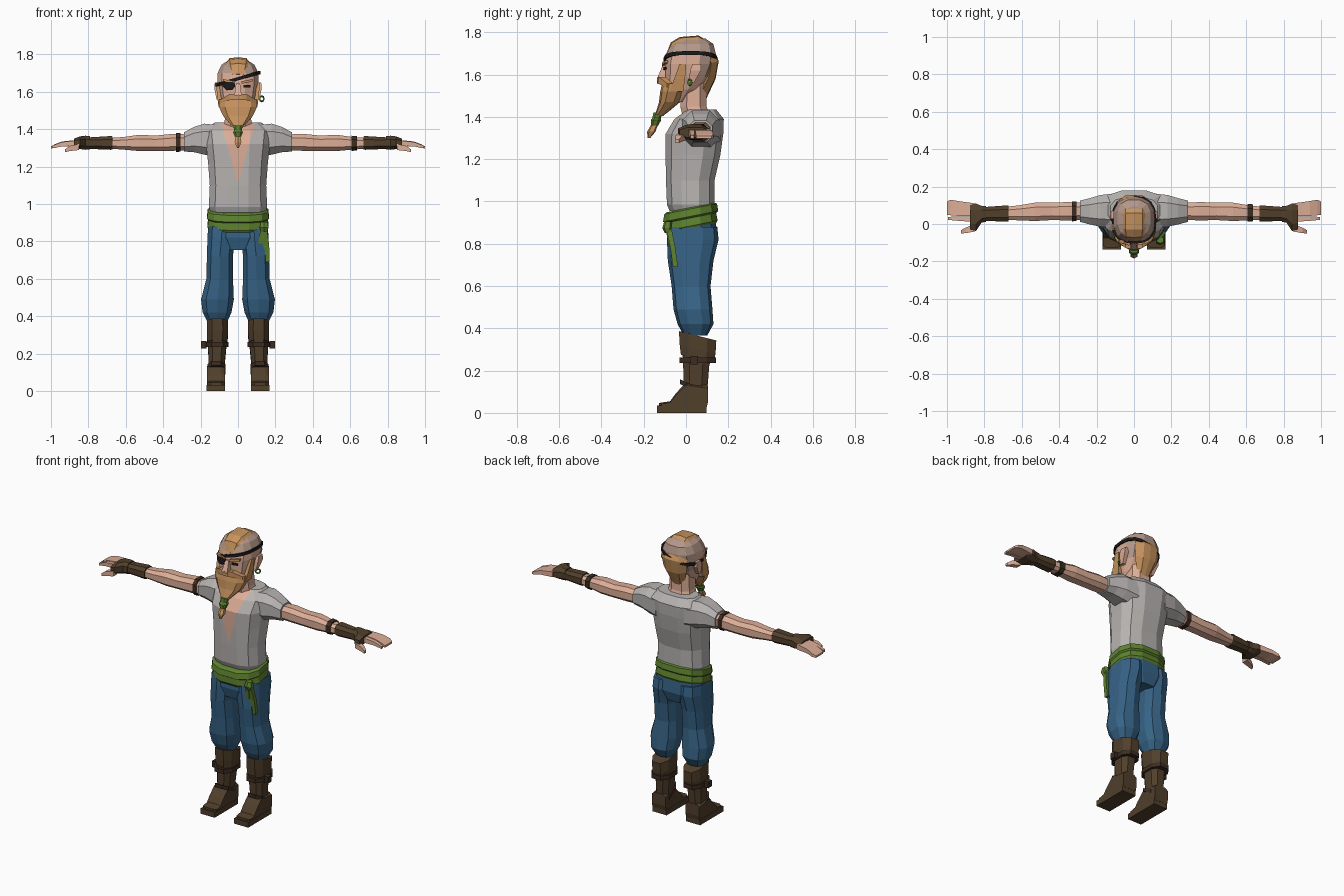
import bpy, bmesh, math
from mathutils import Vector


def material(name, r, g, b):
    m = bpy.data.materials.new(name)
    m.diffuse_color = (r, g, b, 1)
    return m


SKIN = material("skin", .72, .42, .31)
SCALP = material("shaved scalp", .45, .31, .25)
HAIR = material("ginger hair", .57, .29, .11)
SHIRT = material("grey cloth", .47, .45, .44)
GREEN = material("green cloth", .11, .22, .028)
BLUE = material("blue cloth", .037, .125, .24)
LEATHER = material("brown leather", .082, .05, .024)
DARK = material("dark leather", .045, .025, .014)
BLACK = material("black", .012, .010, .010)


def finish(name, bm, mat):
    bmesh.ops.recalc_face_normals(bm, faces=bm.faces)
    me = bpy.data.meshes.new(name)
    bm.to_mesh(me)
    bm.free()
    me.materials.append(mat)
    ob = bpy.data.objects.new(name, me)
    bpy.context.collection.objects.link(ob)
    return ob


def loft(name, mat, rings):
    """Skin a list of closed point rings and cap both ends."""
    bm = bmesh.new()
    vs = [[bm.verts.new(p) for p in r] for r in rings]
    n = len(rings[0])
    for a, b in zip(vs, vs[1:]):
        for i in range(n):
            j = (i + 1) % n
            bm.faces.new((a[i], a[j], b[j], b[i]))
    bm.faces.new(vs[0])
    bm.faces.new(vs[-1])
    return finish(name, bm, mat)


def tube(name, mat, secs, axis='z', n=10, p=2.6, tilt=0, s=1):
    """axis z: (z, cx, cy, rx, ry); axis x: (x, cy, cz, ry, rz); s=-1 mirrors in x."""
    rings = []
    for a, c1, c2, r1, r2 in secs:
        ring = []
        for i in range(n):
            t = 2 * math.pi * (i + .5) / n
            u, v = math.cos(t), math.sin(t)
            u = c1 + r1 * math.copysign(abs(u) ** (2 / p), u)
            v = c2 + r2 * math.copysign(abs(v) ** (2 / p), v)
            ring.append((s * u, v, a + tilt * (v - c2)) if axis == 'z' else (s * a, u, v))
        rings.append(ring)
    return loft(name, mat, rings)


def box(name, mat, secs, axis='z', s=1):
    return tube(name, mat, secs, axis, 4, 60, 0, s)


# shirt, with the open V neck cut in as skin faces
shirt = tube("shirt", SHIRT, [
    (.955, 0, .025, .150, .105), (.985, 0, .022, .160, .115), (1.10, 0, .02, .155, .118),
    (1.22, 0, .033, .164, .133), (1.32, 0, .040, .176, .140), (1.39, 0, .062, .185, .120),
    (1.435, 0, .075, .13, .07)], n=12)
shirt.data.materials.append(SKIN)
bm = bmesh.new()
bm.from_mesh(shirt.data)
for s in (-1, 1):
    bmesh.ops.bisect_plane(bm, geom=bm.verts[:] + bm.edges[:] + bm.faces[:], dist=1e-5,
                           plane_co=(0, 0, 1.11), plane_no=Vector((.32, 0, -s * .09)))
for f in bm.faces:
    c = f.calc_center_median()
    if c.y < .06 and abs(c.x) < (c.z - 1.11) * .09 / .32:
        f.material_index = 1
bm.to_mesh(shirt.data)
bm.free()

# neck
tube("neck", SKIN, [(1.38, 0, .055, .095, .07), (1.45, 0, .035, .075, .066),
                    (1.58, 0, .035, .068, .065)], n=8)

# trousers seat and sash
tube("trousers_seat", BLUE, [(.755, 0, .03, .10, .10), (.82, 0, .032, .165, .12),
                             (.93, 0, .03, .160, .112)], n=12)
tube("sash", GREEN, [(.872, 0, .025, .160, .120), (.885, 0, .025, .168, .128),
                     (.922, 0, .022, .162, .124), (.930, 0, .022, .170, .134),
                     (.965, 0, .022, .166, .128), (.972, 0, .022, .155, .115)], n=12, tilt=.2)
tube("sash_knot", GREEN, [(.85, .14, -.085, .018, .015), (.875, .14, -.09, .026, .022),
                          (.905, .14, -.085, .02, .018)], n=6)
box("sash_tail_long", GREEN, [(.69, .152, -.050, .017, .012), (.78, .150, -.062, .017, .012),
                              (.88, .143, -.082, .010, .012)])
box("sash_tail_short", GREEN, [(.79, .122, -.072, .014, .010), (.88, .132, -.088, .009, .010)])

for s, side in ((-1, "right"), (1, "left")):
    # trouser legs
    tube("trouser_leg_" + side, BLUE, [
        (.365, .110, .045, .052, .055), (.42, .112, .045, .080, .085), (.49, .110, .033, .091, .092),
        (.60, .098, .024, .074, .092), (.72, .097, .022, .072, .108), (.82, .088, .032, .078, .122),
        (.88, .085, .030, .078, .118)], s=s)
    # boots: shaft, folded cuff, strap, buckle, foot, sole
    tube("boot_shaft_" + side, LEATHER, [
        (.06, .117, .045, .048, .055), (.13, .115, .045, .045, .060), (.24, .111, .048, .052, .066),
        (.36, .110, .056, .057, .092)], n=8, tilt=-.25, s=s)
    tube("boot_cuff_" + side, LEATHER, [
        (.255, .111, .053, .056, .082), (.30, .110, .055, .060, .090),
        (.365, .110, .055, .059, .094)], n=8, tilt=-.25, s=s)
    tube("boot_strap_" + side, DARK, [(.235, .112, .055, .064, .092),
                                      (.262, .112, .055, .064, .092)], n=8, s=s)
    box("boot_buckle_" + side, DARK, [(.228, .182, .04, .015, .018), (.268, .182, .04, .015, .018)], s=s)
    tube("ankle_strap_" + side, DARK, [(.105, .116, .035, .052, .068),
                                       (.128, .116, .035, .051, .068)], n=8, tilt=-.5, s=s)
    foot = [(-.128, .03), (.098, .03), (.105, .06), (.105, .13), (0, .145), (-.05, .09),
            (-.075, .055), (-.128, .047)]
    loft("boot_foot_" + side, LEATHER, [
        [(s * x, y if y > -.1 else y * k, z * k) for y, z in foot]
        for x, k in ((.070, .9), (.088, 1), (.148, 1), (.166, .9))])
    box("boot_sole_" + side, LEATHER, [(0, .118, -.02, .050, .118), (.034, .118, -.02, .050, .118)], s=s)

    # sleeves and arms
    tube("sleeve_" + side, SHIRT, [
        (.10, .070, 1.335, .100, .092), (.18, .070, 1.347, .090, .088), (.235, .068, 1.345, .075, .072),
        (.29, .068, 1.332, .060, .054)], 'x', 8, s=s)
    tube("arm_" + side, SKIN, [
        (.26, .068, 1.330, .048, .045), (.35, .068, 1.330, .052, .048), (.44, .068, 1.325, .050, .044),
        (.53, .065, 1.327, .052, .046), (.61, .060, 1.325, .043, .036), (.70, .056, 1.325, .036, .029),
        (.84, .050, 1.325, .035, .025)], 'x', 8, s=s)
    tube("bracer_" + side, LEATHER, [
        (.67, .056, 1.327, .044, .037), (.68, .056, 1.327, .046, .039), (.79, .054, 1.326, .040, .033),
        (.80, .054, 1.326, .037, .030)], 'x', 8, s=s)
    # fingerless glove, fingers and thumb
    tube("glove_" + side, LEATHER, [
        (.79, .054, 1.328, .044, .037), (.815, .052, 1.328, .048, .040), (.845, .036, 1.328, .078, .036),
        (.877, .040, 1.326, .074, .025)], 'x', 8, s=s)
    box("fingers_" + side, SKIN, [
        (.86, .077, 1.326, .035, .017), (.94, .083, 1.322, .040, .013), (.98, .088, 1.310, .042, .010),
        (1.0, .085, 1.303, .036, .006)], 'x', s=s)
    box("index_finger_" + side, SKIN, [
        (.86, .025, 1.326, .014, .015), (.94, .029, 1.320, .012, .012),
        (.995, .030, 1.305, .008, .007)], 'x', s=s)
    box("thumb_" + side, SKIN, [
        (.85, -.020, 1.305, .020, .016), (.90, -.034, 1.297, .015, .014),
        (.925, -.042, 1.285, .009, .008)], 'x', s=s)

    # ears, sideburns, moustache halves, brows
    box("ear_" + side, SKIN, [(1.56, .105, .025, .010, .012), (1.62, .114, .045, .013, .026),
                              (1.65, .114, .050, .010, .020)], s=s)
    box("sideburn_" + side, HAIR, [(1.52, .090, -.045, .014, .032), (1.58, .102, -.030, .010, .026),
                                   (1.65, .109, -.015, .008, .016)], s=s)
    box("moustache_" + side, HAIR, [(0, -.122, 1.572, .016, .014), (.045, -.112, 1.572, .016, .017),
                                    (.095, -.075, 1.548, .014, .010)], 'x', s=s)
    box("brow_" + side, HAIR, [(.018, -.106, 1.650, .008, .007), (.08, -.092, 1.662, .008, .006)], 'x', s=s)

# upper arm band on one side, extra wrist band on the other
tube("upper_arm_band", DARK, [(.307, .068, 1.330, .056, .053), (.332, .068, 1.330, .057, .054)], 'x', 8, s=-1)
tube("wrist_band", DARK, [(.607, .060, 1.325, .050, .043), (.637, .060, 1.325, .048, .041)], 'x', 8)

# head; crown and nape are shaved scalp
head = tube("head", SKIN, [
    (1.47, 0, -.045, .050, .050), (1.53, 0, -.020, .085, .085), (1.59, 0, .008, .104, .108),
    (1.65, 0, .020, .113, .122), (1.70, 0, .026, .112, .118), (1.745, 0, .030, .090, .102),
    (1.77, 0, .030, .050, .065)], n=12)
head.data.materials.append(SCALP)
for f in head.data.polygons:
    if f.center.z > 1.69 or (f.center.y > .06 and f.center.z > 1.58):
        f.material_index = 1

# swept-back hair running from forehead to nape
hub = Vector((0, .02, 1.62))
rings = []
for y, z, w in [(-.095, 1.695, .055), (-.072, 1.752, .075), (-.03, 1.778, .082), (.06, 1.785, .08),
                (.115, 1.752, .088), (.155, 1.665, .088), (.14, 1.58, .08), (.098, 1.49, .05)]:
    ring = []
    for fx, k in ((-1, .74), (-.55, .97), (0, 1), (.55, .97), (1, .74), (0, .55)):
        q = hub + (Vector((0, y, z)) - hub) * k
        ring.append((fx * w, q.y, q.z))
    rings.append(ring)
loft("hair", HAIR, rings)

# beard, bead and braid tip
tube("beard", HAIR, [
    (1.405, 0, -.128, .022, .020), (1.43, 0, -.108, .045, .032), (1.47, 0, -.078, .082, .050),
    (1.52, 0, -.064, .106, .058), (1.558, 0, -.055, .106, .058)], n=10)
tube("beard_bead", GREEN, [(1.36, 0, -.148, .018, .018), (1.385, 0, -.142, .028, .026),
                           (1.395, 0, -.139, .022, .021), (1.42, 0, -.130, .026, .026)], n=8)
tube("beard_tip", HAIR, [(1.30, 0, -.176, .005, .006), (1.33, 0, -.164, .020, .020),
                         (1.365, 0, -.148, .015, .016)], n=6)

# nose, eye, eye patch
box("nose", SKIN, [(1.565, 0, -.112, .022, .022), (1.58, 0, -.116, .020, .022),
                   (1.645, 0, -.100, .011, .010)])
box("eye", BLACK, [(.030, -.103, 1.630, .004, .007), (.066, -.096, 1.630, .004, .006)], 'x')
box("eye_patch", BLACK, [(.015, -.106, 1.637, .007, .008), (.03, -.106, 1.632, .008, .022),
                         (.06, -.098, 1.630, .008, .022), (.082, -.086, 1.640, .008, .010)], 'x', s=-1)

# patch strap, a tilted band round the head
rings = []
for i in range(17):
    t = 2 * math.pi * i / 16
    x, y = (math.copysign(abs(v) ** .77, v) for v in (math.cos(t), math.sin(t)))
    z = 1.67 + .033 * x
    rings.append([(x * .112, .022 + y * .118, z - .009), (x * .120, .022 + y * .128, z - .009),
                  (x * .120, .022 + y * .128, z + .009), (x * .112, .022 + y * .118, z + .009)])
loft("patch_strap", BLACK, rings)

# earring
bpy.ops.mesh.primitive_torus_add(location=(.127, .018, 1.563), rotation=(math.pi / 2, 0, .6),
                                 major_radius=.014, minor_radius=.005,
                                 major_segments=8, minor_segments=4)
bpy.context.object.name = "earring"
bpy.context.object.data.materials.append(GREEN)
